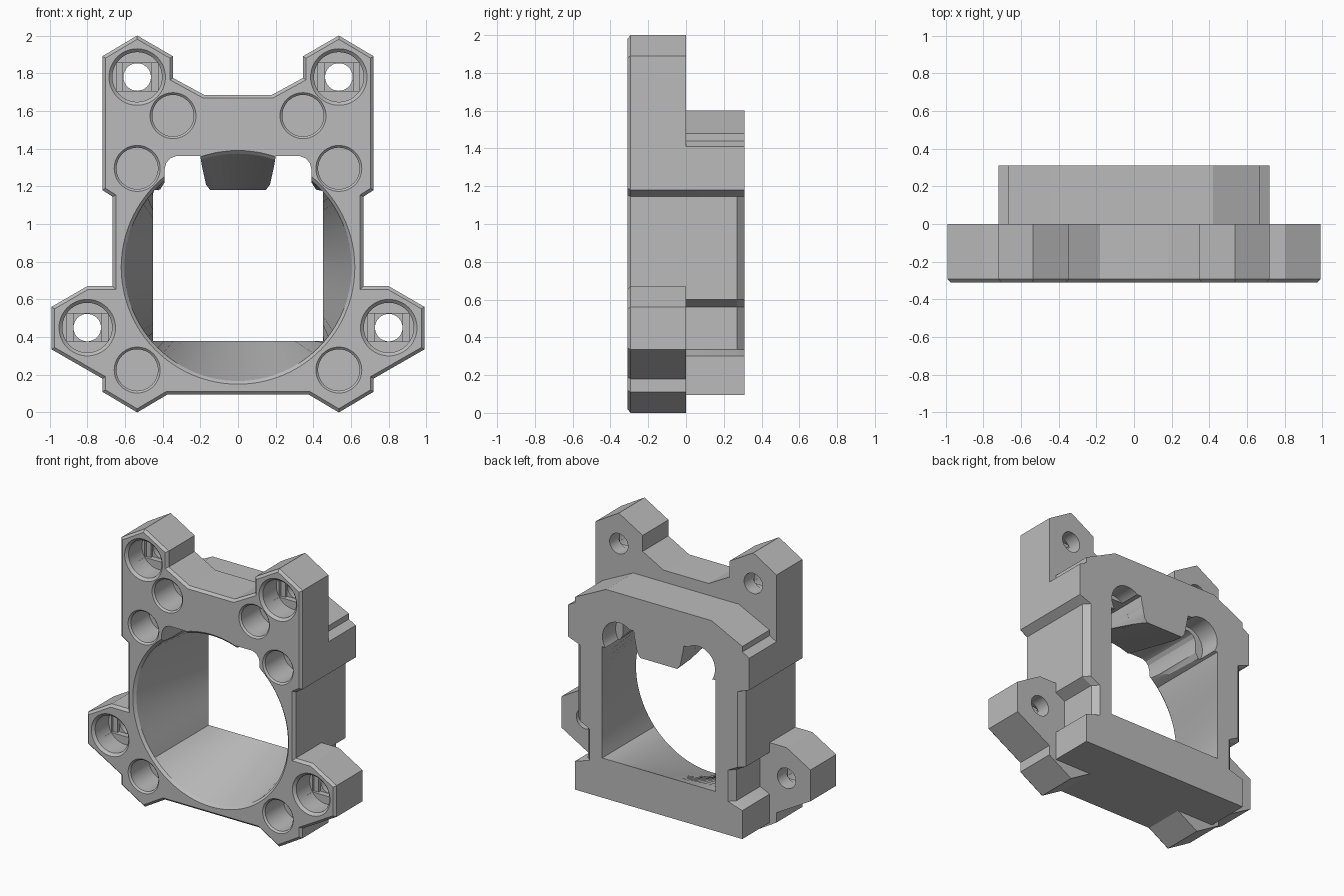
import bpy, bmesh, math
from mathutils import Vector

if "Cube" in bpy.data.objects:
    bpy.data.objects.remove(bpy.data.objects["Cube"])

grey = bpy.data.materials.new("plain_grey")
grey.use_nodes = True
grey.diffuse_color = (0.5, 0.5, 0.5, 1)
grey.node_tree.nodes["Principled BSDF"].inputs["Base Color"].default_value = (0.5, 0.5, 0.5, 1)


def loft(name, rings):
    """Closed solid through rings of (y, [(x, z), ...]) with equal point counts."""
    bm = bmesh.new()
    rows = [[bm.verts.new((x, y, z)) for x, z in pts] for y, pts in rings]
    n = len(rows[0])
    for a, b in zip(rows, rows[1:]):
        for i in range(n):
            j = (i + 1) % n
            bm.faces.new((a[i], a[j], b[j], b[i]))
    bm.faces.new(rows[0])
    bm.faces.new(rows[-1])
    bmesh.ops.recalc_face_normals(bm, faces=bm.faces)
    mesh = bpy.data.meshes.new(name)
    bm.to_mesh(mesh)
    bm.free()
    mesh.materials.append(grey)
    obj = bpy.data.objects.new(name, mesh)
    bpy.context.collection.objects.link(obj)
    return obj


def mirrored(half):
    return half + [(-x, z) for x, z in reversed(half)]


def inset(pts, d):
    """Mitred inward offset of a clockwise outline."""
    out = []
    for i, p in enumerate(pts):
        p, a, b = Vector(p), Vector(pts[i - 1]), Vector(pts[(i + 1) % len(pts)])
        e, f = (p - a).normalized(), (b - p).normalized()
        n, m = Vector((e.y, -e.x)), Vector((f.y, -f.x))
        out.append(tuple(p + (n + m) * d / (1 + n.dot(m))))
    return out


def circle(x, z, r, n=48):
    return [(x + r * math.cos(math.tau * i / n), z + r * math.sin(math.tau * i / n))
            for i in range(n)]


def rect(x, z, w, h):
    return [(x - w, z - h), (x + w, z - h), (x + w, z + h), (x - w, z + h)]


def combine(target, tool, operation="DIFFERENCE"):
    tool.hide_render = True
    mod = target.modifiers.new("combine", "BOOLEAN")
    mod.operation, mod.solver, mod.object = operation, "EXACT", tool
    bpy.context.view_layer.objects.active = target
    bpy.ops.object.modifier_apply(modifier=mod.name)
    bpy.data.objects.remove(tool)


FRONT, BACK = -0.31, 0.31

# Front plate with four mounting ears and a chamfered front edge
plate = mirrored([
    (0.18, 1.685), (0.345, 1.775), (0.345, 1.89), (0.535, 2.0), (0.72, 1.89),
    (0.72, 1.18), (0.665, 1.145), (0.665, 0.67), (0.80, 0.67), (0.99, 0.56),
    (0.99, 0.335), (0.72, 0.18), (0.72, 0.11), (0.535, 0.0), (0.375, 0.095)])
body = loft("mount_body", [(FRONT, inset(plate, 0.017)), (FRONT + 0.017, plate), (0, plate)])

# Rear block with a waist that is chamfered at the back
upper = [(0.42, 1.60), (0.665, 1.48), (0.665, 1.44), (0.72, 1.41), (0.72, 1.18)]
waist = [(0.665, 1.145), (0.665, 0.60), (0.59, 0.56), (0.59, 0.335)]
lower = [(0.665, 0.30), (0.665, 0.095)]
block = mirrored(upper + waist + lower)
slim = mirrored(upper + [(x - 0.04, z) for x, z in waist] + lower)
combine(body, loft("rear_block", [(0, block), (BACK - 0.04, block), (BACK, slim)]), "UNION")

# Duct: round mouth at the front blending into a square outlet
CZ, HALF, UP, DOWN = 0.77, 0.45, 0.41, 0.39
angles = [math.tau * i / 96 for i in range(96)]
for s in (1, -1):
    angles += [math.atan2(UP, s * HALF) % math.tau, math.atan2(-DOWN, s * HALF) % math.tau]
angles = sorted(angles)


def mouth(r):
    return [(r * math.cos(a), CZ + r * math.sin(a)) for a in angles]


def outlet():
    pts = []
    for a in angles:
        c, s = math.cos(a), math.sin(a)
        t = min(HALF / max(abs(c), 1e-6), (UP if s > 0 else DOWN) / max(abs(s), 1e-6))
        pts.append((t * c, CZ + t * s))
    return pts


combine(body, loft("duct_cutter", [
    (FRONT - 0.02, mouth(0.64)), (FRONT, mouth(0.62)), (FRONT + 0.017, mouth(0.603)),
    (BACK, outlet()), (BACK + 0.05, outlet())]))

# Arched slots either side of the central tab
arch = [(0.14, 1.05), (0.14, 1.17), (0.17, 1.21), (0.19, 1.3), (0.20, 1.36), (0.33, 1.36),
        (0.36, 1.348), (0.38, 1.325), (0.39, 1.29), (0.39, 1.22), (0.44, 1.14), (0.44, 1.05)]
for s in (1, -1):
    slot = [(s * x, z) for x, z in arch]
    combine(body, loft("slot_cutter", [(FRONT - 0.05, slot), (BACK + 0.05, slot)]))
    pocket = circle(s * 0.315, 1.255, 0.133)
    combine(body, loft("pocket_cutter", [(0.16, pocket), (BACK + 0.05, pocket)]))


def bore(x, z, r, lip, depth):
    """Blind round hole with a chamfered rim."""
    combine(body, loft("bore_cutter", [
        (FRONT - 0.01, circle(x, z, r + lip + 0.01)), (FRONT, circle(x, z, r + lip)),
        (FRONT + lip, circle(x, z, r)), (FRONT + depth, circle(x, z, r))]))


for s in (1, -1):
    # Blind sockets
    for x, z in ((0.345, 1.575), (0.535, 1.295), (0.535, 0.225)):
        bore(s * x, z, 0.11, 0.012, 0.22)
    # Counterbored through holes with stepped floors
    for x, z in ((0.535, 1.78), (0.80, 0.45)):
        x *= s
        bore(x, z, 0.132, 0.018, 0.17)
        for w, depth in ((0.11, 0.19), (0.074, 0.21)):
            step = rect(x, z, w, 0.074)
            combine(body, loft("step_cutter", [(FRONT + 0.1, step), (FRONT + depth, step)]))
        hole = circle(x, z, 0.073, 32)
        combine(body, loft("hole_cutter", [(FRONT + 0.1, hole), (0.05, hole)]))

bpy.ops.object.select_all(action="DESELECT")
body.select_set(True)
bpy.context.view_layer.objects.active = body
bpy.ops.object.shade_smooth_by_angle(angle=math.radians(25))
